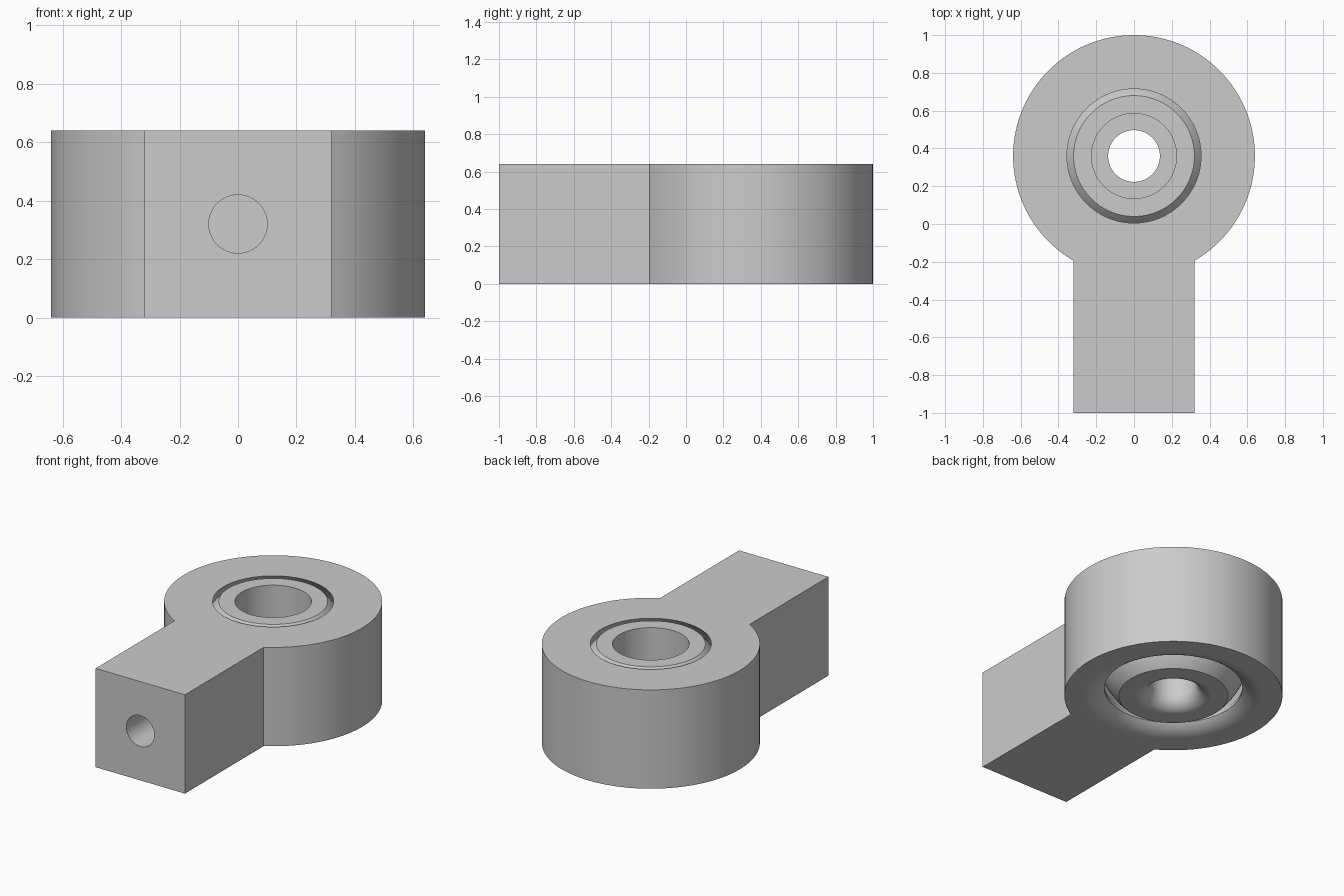
import bpy, bmesh
from math import sin, cos, pi, radians, sqrt
from mathutils import Matrix, Vector

if "Cube" in bpy.data.objects:
    bpy.data.objects.remove(bpy.data.objects["Cube"])

HEIGHT, MID = 0.64, 0.32
EYE_Y, EYE_R, SHANK_X = 0.36, 0.64, 0.32

steel = bpy.data.materials.new("steel_grey")
steel.use_nodes = True
grey = (0.6, 0.6, 0.6, 1)
steel.diffuse_color = grey
steel.node_tree.nodes["Principled BSDF"].inputs["Base Color"].default_value = grey


def finish(bm, name):
    bmesh.ops.remove_doubles(bm, verts=bm.verts, dist=1e-5)
    bmesh.ops.recalc_face_normals(bm, faces=bm.faces)
    mesh = bpy.data.meshes.new(name)
    bm.to_mesh(mesh)
    bm.free()
    obj = bpy.data.objects.new(name, mesh)
    bpy.context.collection.objects.link(obj)
    mesh.materials.append(steel)
    return obj


def arc(cx, cz, r, start, end, steps):
    angles = [radians(start + (end - start) * i / steps) for i in range(steps + 1)]
    return [(cx + r * cos(a), cz + r * sin(a)) for a in angles]


def lathe(name, profile, closed):
    """Revolve an (r, z) profile about the vertical axis of the eye."""
    bm = bmesh.new()
    vs = [bm.verts.new((r, EYE_Y, z)) for r, z in profile]
    edges = [bm.edges.new(p) for p in zip(vs, vs[1:])]
    if closed:
        edges.append(bm.edges.new((vs[-1], vs[0])))
    bmesh.ops.spin(bm, geom=vs + edges, cent=(0, EYE_Y, 0), axis=(0, 0, 1),
                   angle=2 * pi, steps=96, use_merge=True)
    return finish(bm, name)


def activate(obj):
    bpy.ops.object.select_all(action='DESELECT')
    obj.select_set(True)
    bpy.context.view_layer.objects.active = obj


def cut(obj, cutter):
    activate(obj)
    mod = obj.modifiers.new("cut", 'BOOLEAN')
    mod.operation, mod.solver, mod.object = 'DIFFERENCE', 'EXACT', cutter
    bpy.ops.object.modifier_apply(modifier=mod.name)
    bpy.data.objects.remove(cutter)


def smooth(obj):
    activate(obj)
    bpy.ops.object.shade_smooth_by_angle(angle=radians(25))
    mod = obj.modifiers.new("weighted_normals", 'WEIGHTED_NORMAL')
    mod.keep_sharp = True


# Housing: round eye and square shank as one extruded outline
outline = arc(0, EYE_Y, EYE_R, -60, 240, 100) + [(-SHANK_X, -1), (SHANK_X, -1)]
bm = bmesh.new()
face = bm.faces.new([bm.verts.new((x, y, 0)) for x, y in outline])
top = bmesh.ops.extrude_face_region(bm, geom=[face])["geom"]
bmesh.ops.translate(bm, vec=(0, 0, HEIGHT),
                    verts=[v for v in top if isinstance(v, bmesh.types.BMVert)])
housing = finish(bm, "housing")

# Spherical socket with a rounded lower mouth
mouth_r, fillet = 0.355, 0.17
socket_r = sqrt(mouth_r ** 2 + MID ** 2)
lip = [p for p in arc(mouth_r + fillet, fillet, fillet, 270, 180, 24)
       if p[0] ** 2 + (p[1] - MID) ** 2 > socket_r ** 2]
seat = [p for p in arc(0, MID, socket_r, -45, 42, 40) if p[1] > lip[-1][1] + 0.003]
cavity = ([(0, -0.1), (mouth_r + fillet, -0.1)] + lip + seat
          + [(mouth_r, HEIGHT), (mouth_r, HEIGHT + 0.1), (0, HEIGHT + 0.1)])
cut(housing, lathe("socket_cutter", cavity, False))

# Blind hole in the shank end
bm = bmesh.new()
bmesh.ops.create_cone(bm, cap_ends=True, segments=48, radius1=0.1, radius2=0.1, depth=0.8,
                      matrix=Matrix.Translation(Vector((0, -0.85, MID)))
                      @ Matrix.Rotation(pi / 2, 4, 'X'))
cut(housing, finish(bm, "shank_hole_cutter"))
smooth(housing)

# Ball: truncated sphere with a stepped bore, rounded at the lower end
bore, wide_bore, round_r = 0.137, 0.225, 0.09
profile = ([(wide_bore, HEIGHT)] + arc(0, MID, MID * sqrt(2), 45, -45, 32)
           + arc(bore + round_r, round_r, round_r, 270, 180, 16)
           + [(bore, MID), (wide_bore, MID)])
smooth(lathe("ball", profile, True))
